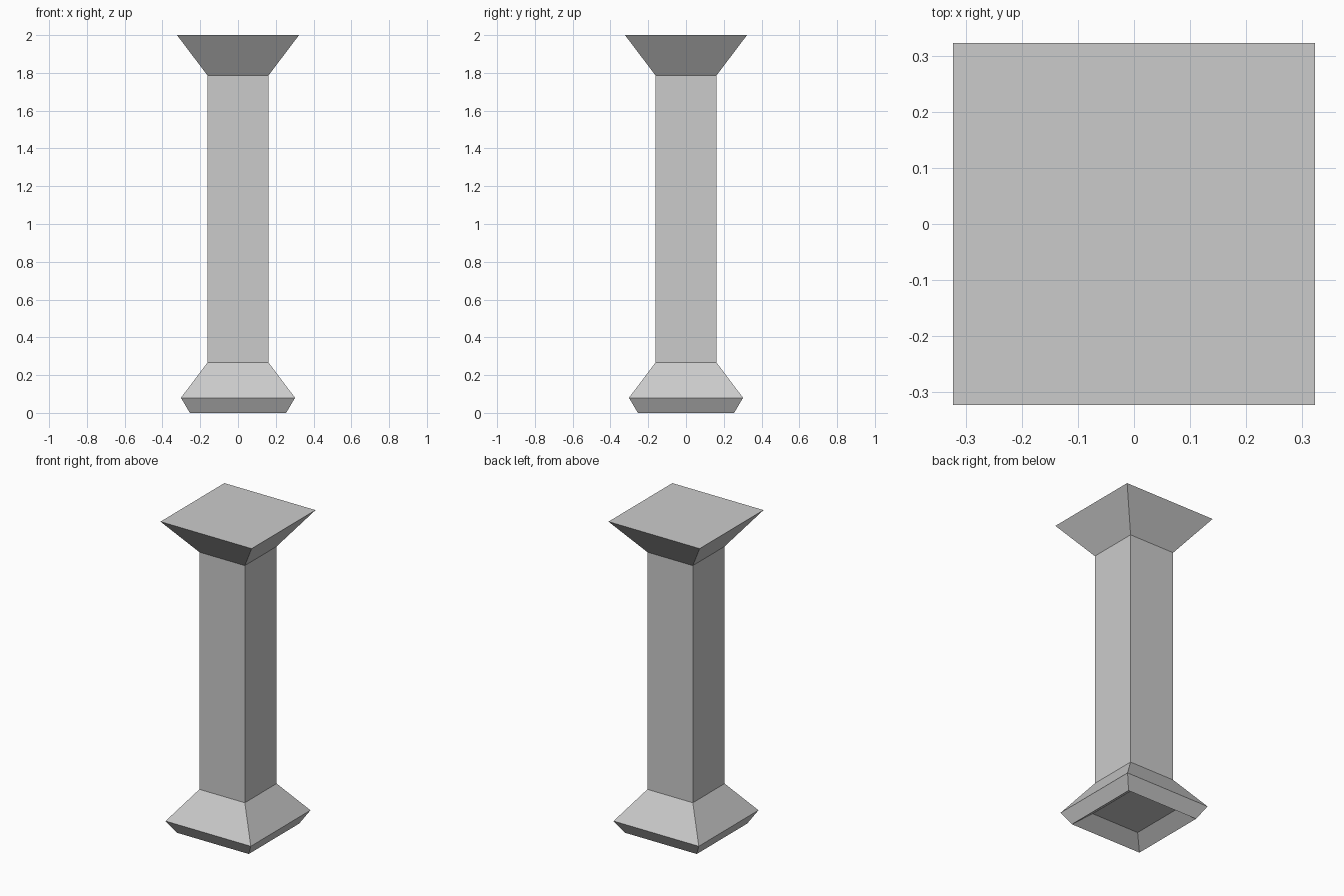
import bpy
import bmesh

if "Cube" in bpy.data.objects:
    bpy.data.objects.remove(bpy.data.objects["Cube"])


def square_loft(name, profile, cap_end=None):
    """Loft square rings through (half_width, z) points, outside facing out when going up."""
    bm = bmesh.new()
    rings = [[bm.verts.new((sx * h, sy * h, z))
              for sx, sy in ((-1, -1), (1, -1), (1, 1), (-1, 1))]
             for h, z in profile]
    for low, high in zip(rings, rings[1:]):
        for i in range(4):
            j = (i + 1) % 4
            bm.faces.new((low[i], low[j], high[j], high[i]))
    if cap_end == "top":
        bm.faces.new(rings[-1])
    elif cap_end == "bottom":
        bm.faces.new(rings[0][::-1])
    mesh = bpy.data.meshes.new(name)
    bm.to_mesh(mesh)
    bm.free()
    obj = bpy.data.objects.new(name, mesh)
    bpy.context.collection.objects.link(obj)
    return obj


SHAFT = 0.161
BASE_TOP, CAPITAL_BOTTOM = 0.267, 1.786

# Flared foot, starting with the shallow recess on its underside
square_loft("base", [(0.17, 0.065), (0.255, 0.0), (0.302, 0.08), (SHAFT, BASE_TOP)], "bottom")

# Plain square shaft
square_loft("shaft", [(SHAFT, BASE_TOP), (SHAFT, CAPITAL_BOTTOM)])

# Capital widening to a flat top
square_loft("capital", [(SHAFT, CAPITAL_BOTTOM), (0.323, 2.0)], "top")
